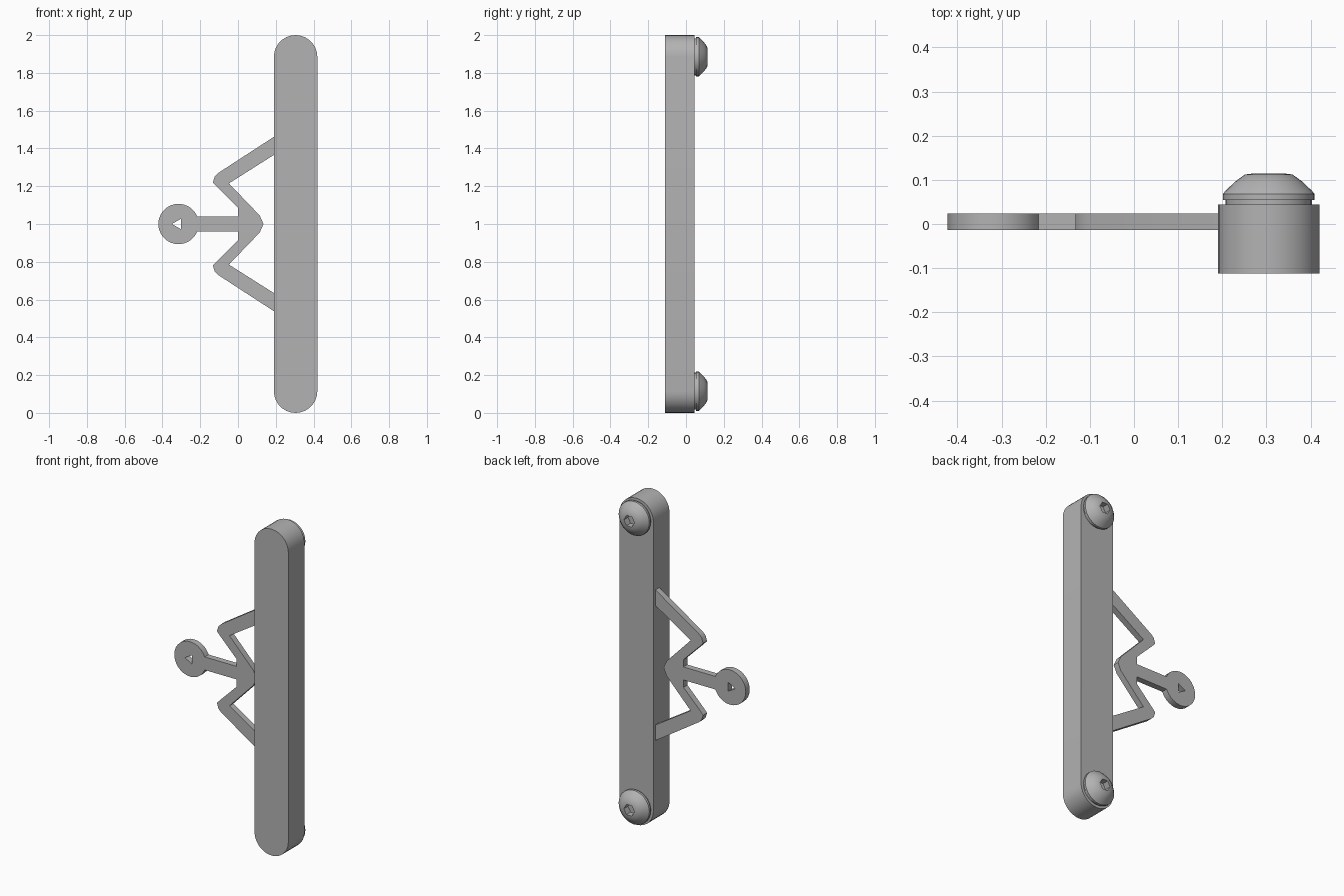
import bpy, bmesh, math
from mathutils import Matrix, Vector

cube = bpy.data.objects.get("Cube")
if cube:
    bpy.data.objects.remove(cube, do_unlink=True)

grey = bpy.data.materials.new("plain grey")
colour = (0.45, 0.45, 0.45, 1)
grey.use_nodes = True
grey.diffuse_color = colour
grey.node_tree.nodes["Principled BSDF"].inputs["Base Color"].default_value = colour


def finish(name, bm):
    bmesh.ops.recalc_face_normals(bm, faces=bm.faces[:])
    mesh = bpy.data.meshes.new(name)
    bm.to_mesh(mesh)
    bm.free()
    mesh.materials.append(grey)
    obj = bpy.data.objects.new(name, mesh)
    bpy.context.collection.objects.link(obj)
    return obj


def arc(cx, cz, r, start, end, steps):
    angles = [math.radians(start + (end - start) * i / steps) for i in range(steps + 1)]
    return [(cx + r * math.cos(a), cz + r * math.sin(a)) for a in angles]


def plate(name, outline, front, back):
    """Extrude an x-z outline from front to back along y."""
    bm = bmesh.new()
    face = bm.faces.new([bm.verts.new((x, front, z)) for x, z in outline])
    new = bmesh.ops.extrude_face_region(bm, geom=[face])["geom"]
    moved = [v for v in new if isinstance(v, bmesh.types.BMVert)]
    bmesh.ops.translate(bm, verts=moved, vec=(0, back - front, 0))
    return finish(name, bm)


def lathe(name, profile, x, z, sides):
    """Turn a (radius, y) profile about a front-to-back axis."""
    bm = bmesh.new()
    verts = [bm.verts.new((r, y, 0)) for r, y in profile]
    edges = [bm.edges.new(pair) for pair in zip(verts, verts[1:])]
    bmesh.ops.spin(bm, geom=verts + edges, cent=(0, 0, 0), axis=(0, 1, 0),
                   angle=math.tau, steps=sides, use_duplicate=False)
    bmesh.ops.remove_doubles(bm, verts=bm.verts[:], dist=0.0001)
    bmesh.ops.transform(bm, matrix=Matrix.Translation(Vector((x, 0, z))), verts=bm.verts[:])
    return finish(name, bm)


def cut(obj, cutter):
    cutter.hide_render = True
    cutter.hide_set(True)
    mod = obj.modifiers.new("hole", "BOOLEAN")
    mod.operation = "DIFFERENCE"
    mod.solver = "EXACT"
    mod.object = cutter
    bpy.context.view_layer.update()
    evaluated = obj.evaluated_get(bpy.context.evaluated_depsgraph_get())
    mesh = bpy.data.meshes.new_from_object(evaluated)
    obj.modifiers.clear()
    obj.data = mesh
    bpy.data.objects.remove(cutter, do_unlink=True)


def smooth(obj):
    bpy.ops.object.select_all(action="DESELECT")
    obj.select_set(True)
    bpy.context.view_layer.objects.active = obj
    bpy.ops.object.shade_smooth_by_angle(angle=math.radians(30))


# Long handle bar with round ends
bar_x, bar_r = 0.305, 0.115
low, high = bar_r, 2 - bar_r
outline = arc(bar_x, high, bar_r, 0, 180, 14) + arc(bar_x, low, bar_r, 180, 360, 14)
smooth(plate("handle_bar", outline, -0.112, 0.044))

# Zigzag bracket with an eyelet, outlined above the middle and mirrored below
upper = [(0.135, 0), (0.115, 0.045), (-0.048, 0.215), (0.2, 0.372), (0.2, 0.468),
         (-0.105, 0.27), (-0.123, 0.252), (-0.133, 0.22), (-0.115, 0.2),
         (0, 0.085), (0, 0.04)]
eyelet = arc(-0.315, 0, 0.107, 22, 338, 24)
lower = [(x, -z) for x, z in reversed(upper[1:])]
outline = [(x, z + 1) for x, z in upper + eyelet + lower]
bracket = plate("zigzag_bracket", outline, -0.014, 0.024)
cut(bracket, plate("eyelet_hole", arc(-0.318, 1, 0.032, 60, 300, 2), -0.1, 0.1))
smooth(bracket)

# Button-head screws on the back, each with a hexagon socket
profile = [(0, 0.04), (0.098, 0.04), (0.098, 0.054), (0.104, 0.054), (0.104, 0.068),
           (0.097, 0.076), (0.076, 0.096), (0.054, 0.112), (0.03, 0.115), (0, 0.115)]
for place, z in (("lower", low), ("upper", high)):
    screw = lathe(place + "_screw", profile, bar_x, z, 28)
    cut(screw, plate(place + "_socket", arc(bar_x, z, 0.036, 0, 300, 5), 0.075, 0.2))
    smooth(screw)
